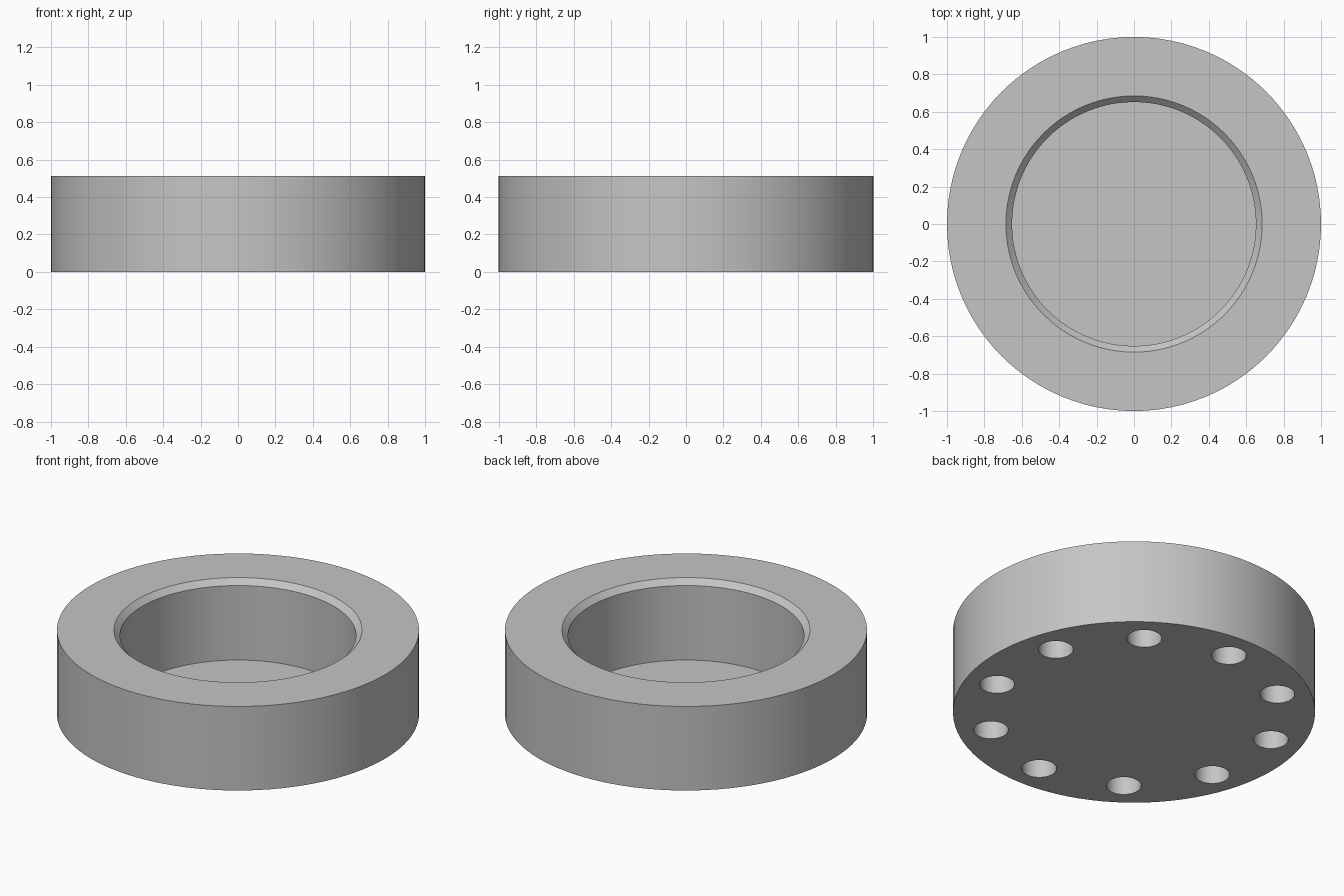
import bpy
import bmesh
import math
from mathutils import Matrix, Vector

if "Cube" in bpy.data.objects:
    bpy.data.objects.remove(bpy.data.objects["Cube"], do_unlink=True)

HEIGHT, FLOOR, BORE, CHAMFER = 0.512, 0.025, 0.652, 0.033
HOLES, HOLE_RING, HOLE_RADIUS, HOLE_DEPTH = 10, 0.815, 0.096, 0.3


def make_object(name, bm):
    bmesh.ops.recalc_face_normals(bm, faces=bm.faces)
    mesh = bpy.data.meshes.new(name)
    bm.to_mesh(mesh)
    bm.free()
    obj = bpy.data.objects.new(name, mesh)
    bpy.context.collection.objects.link(obj)
    return obj


def lathe(name, profile, steps):
    """Turn a profile of (radius, height) points around the z axis."""
    bm = bmesh.new()
    verts = [bm.verts.new((r, 0, z)) for r, z in profile]
    edges = [bm.edges.new(pair) for pair in zip(verts, verts[1:])]
    bmesh.ops.spin(bm, geom=verts + edges, cent=(0, 0, 0), axis=(0, 0, 1),
                   angle=math.tau, steps=steps, use_merge=True)
    bmesh.ops.remove_doubles(bm, verts=bm.verts, dist=0.0001)
    # Cap the open ends: the underside and the cavity floor
    bmesh.ops.holes_fill(bm, edges=[e for e in bm.edges if e.is_boundary])
    return make_object(name, bm)


# Cup-shaped ring with a chamfered bore and a thin floor
body = lathe("ring_body", [
    (1, 0), (1, HEIGHT), (BORE + CHAMFER, HEIGHT),
    (BORE, HEIGHT - CHAMFER), (BORE, FLOOR)], 96)

# Circle of blind bolt holes in the underside
bm = bmesh.new()
for i in range(HOLES):
    angle = math.pi / 2 + math.tau * i / HOLES
    centre = Vector((HOLE_RING * math.cos(angle), HOLE_RING * math.sin(angle), 0))
    bmesh.ops.create_cone(bm, cap_ends=True, segments=40, radius1=HOLE_RADIUS,
                          radius2=HOLE_RADIUS, depth=2 * HOLE_DEPTH,
                          matrix=Matrix.Translation(centre))
cutter = make_object("bolt_hole_cutter", bm)
cutter.hide_render = True

cut = body.modifiers.new("bolt_holes", 'BOOLEAN')
cut.operation = 'DIFFERENCE'
cut.solver = 'EXACT'
cut.object = cutter

# Bake the cut, then drop the cutter
bpy.ops.object.select_all(action='DESELECT')
body.select_set(True)
bpy.context.view_layer.objects.active = body
bpy.ops.object.modifier_apply(modifier=cut.name)
bpy.data.objects.remove(cutter, do_unlink=True)

# Plain grey metal
grey = bpy.data.materials.new("light_grey")
grey.use_nodes = True
colour = (0.56, 0.56, 0.56, 1)
grey.diffuse_color = colour
grey.node_tree.nodes["Principled BSDF"].inputs["Base Color"].default_value = colour
body.data.materials.clear()
body.data.materials.append(grey)

bpy.ops.object.shade_smooth_by_angle(angle=math.radians(30))
